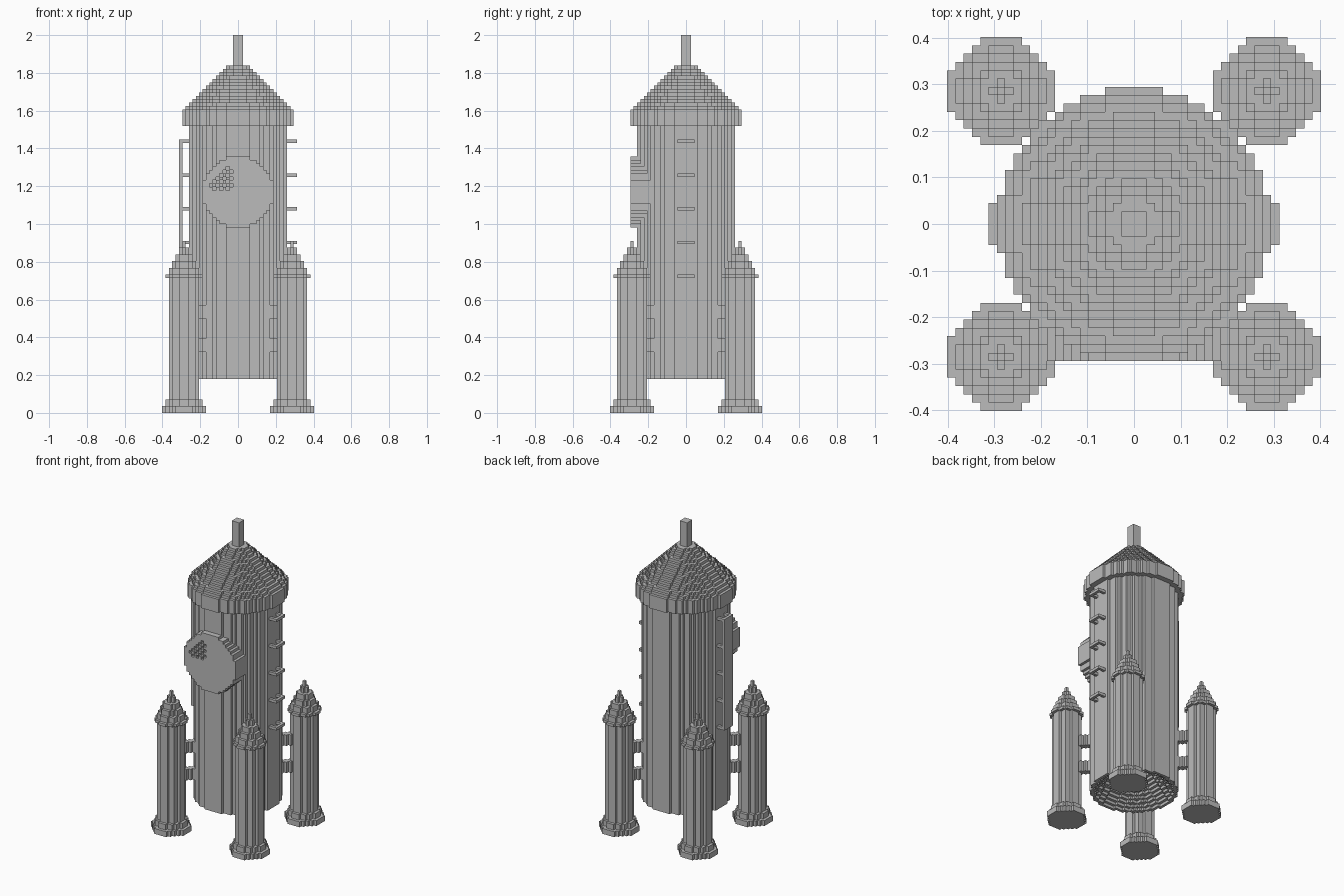
import bpy
import bmesh
import math

U = 2 / 112          # edge length of one block

cube = bpy.data.objects.get("Cube")
if cube:
    bpy.data.objects.remove(cube, do_unlink=True)

grey = bpy.data.materials.new("plain_grey")
grey.use_nodes = True
colour = (0.5, 0.5, 0.5, 1)
grey.diffuse_color = colour
grey.node_tree.nodes["Principled BSDF"].inputs["Base Color"].default_value = colour


def disc(r, edge=0.33):
    """Cells of a blocky disc that is 2r + 1 blocks wide."""
    span = range(-r, r + 1)
    return {(x, y) for x in span for y in span if x * x + y * y <= (r + edge) ** 2}


def rect(x0, x1, y0, y1):
    return {(x, y) for x in range(x0, x1 + 1) for y in range(y0, y1 + 1)}


def stack(name, layers, location=(0, 0, 0), rotation=(0, 0, 0)):
    """Skin a pile of (cells, bottom, top) layers, keeping outer faces only."""
    bm = bmesh.new()
    verts = {}

    def face(points):
        bm.faces.new([verts.setdefault(p, None) or verts.update({p: bm.verts.new(
            [c * U for c in p])}) or verts[p] for p in points])

    for n, (cells, low, high) in enumerate(layers):
        below = layers[n - 1][0] if n and layers[n - 1][2] == low else set()
        above = set()
        if n + 1 < len(layers) and layers[n + 1][1] == high:
            above = layers[n + 1][0]
        for x, y in sorted(cells):
            l, r, f, b = x - .5, x + .5, y - .5, y + .5
            corners = [(l, f), (r, f), (r, b), (l, b)]
            sides = [(x, y - 1), (x + 1, y), (x, y + 1), (x - 1, y)]
            for i, beside in enumerate(sides):
                if beside not in cells:
                    p, q = corners[i], corners[(i + 1) % 4]
                    face([(*p, low), (*q, low), (*q, high), (*p, high)])
            if (x, y) not in above:
                face([(*c, high) for c in corners])
            if (x, y) not in below:
                face([(*c, low) for c in reversed(corners)])
    mesh = bpy.data.meshes.new(name)
    bm.to_mesh(mesh)
    bm.free()
    mesh.materials.append(grey)
    obj = bpy.data.objects.new(name, mesh)
    obj.location = [c * U for c in location]
    obj.rotation_euler = rotation
    bpy.context.collection.objects.link(obj)
    return obj


# Hull with a stepped hollow in its underside
hollow = [(disc(14) - disc(13 - j), 10 + j, 11 + j) for j in range(11)]
stack("hull", hollow + [(disc(14), 21, 85)])

# Overhanging rim, stepped cone and mast
cone = [(disc(15 - j), 90 + j, 91 + j) for j in range(13)]
stack("nose_cone", [(disc(16), 85, 90)] + cone + [(rect(-1, 1, -1, 1), 103, 112)])

# Round window on the front, with a dimpled glint
window = disc(10, 0.45)
glint = {(x, y) for x, y in rect(-8, -2, 1, 7)
         if (x + y) % 2 == 0 and x + 8 >= y - 3 and x + 10 >= 4 - y}
stack("window", [(window, 9.5, 15.5), (window - glint, 15.5, 16.5)],
      (0, 0, 65.5), (math.pi / 2, 0, 0))

# Four boosters, each tied to the hull by two struts
booster = [(disc(6), 0, 2), (disc(5), 2, 4), (disc(4), 4, 40), (disc(5), 40, 41)]
booster += [(disc(4 - j), 41 + 2 * j, 43 + 2 * j) for j in range(5)]
for sx, side in ((1, "left"), (-1, "right")):
    for sy, end in ((1, "back"), (-1, "front")):
        stack(f"{end}_{side}_booster", booster, (16 * sx, 16 * sy, 0))
        strut = {(sx * x, sy * y) for x, y in rect(9, 14, 9, 14) if abs(x - y) <= 1}
        for n, z in enumerate((18, 28)):
            stack(f"{end}_{side}_strut_{n + 1}", [(strut, z, z + 4)])

# Ladder rungs on the left side, matching brackets and a panel on the right
legs = rect(15, 16, -2, -2) | rect(15, 16, 2, 2)
bar = rect(17, 17, -2, 2)
for n, z in enumerate(range(40, 81, 10)):
    stack(f"rung_{n + 1}", [(legs | bar, z, z + 1)])
    stack(f"panel_bracket_{n + 1}", [({(-x, y) for x, y in legs}, z, z + 1)])
stack("side_panel", [({(-x, y) for x, y in bar}, 40, 81)])
